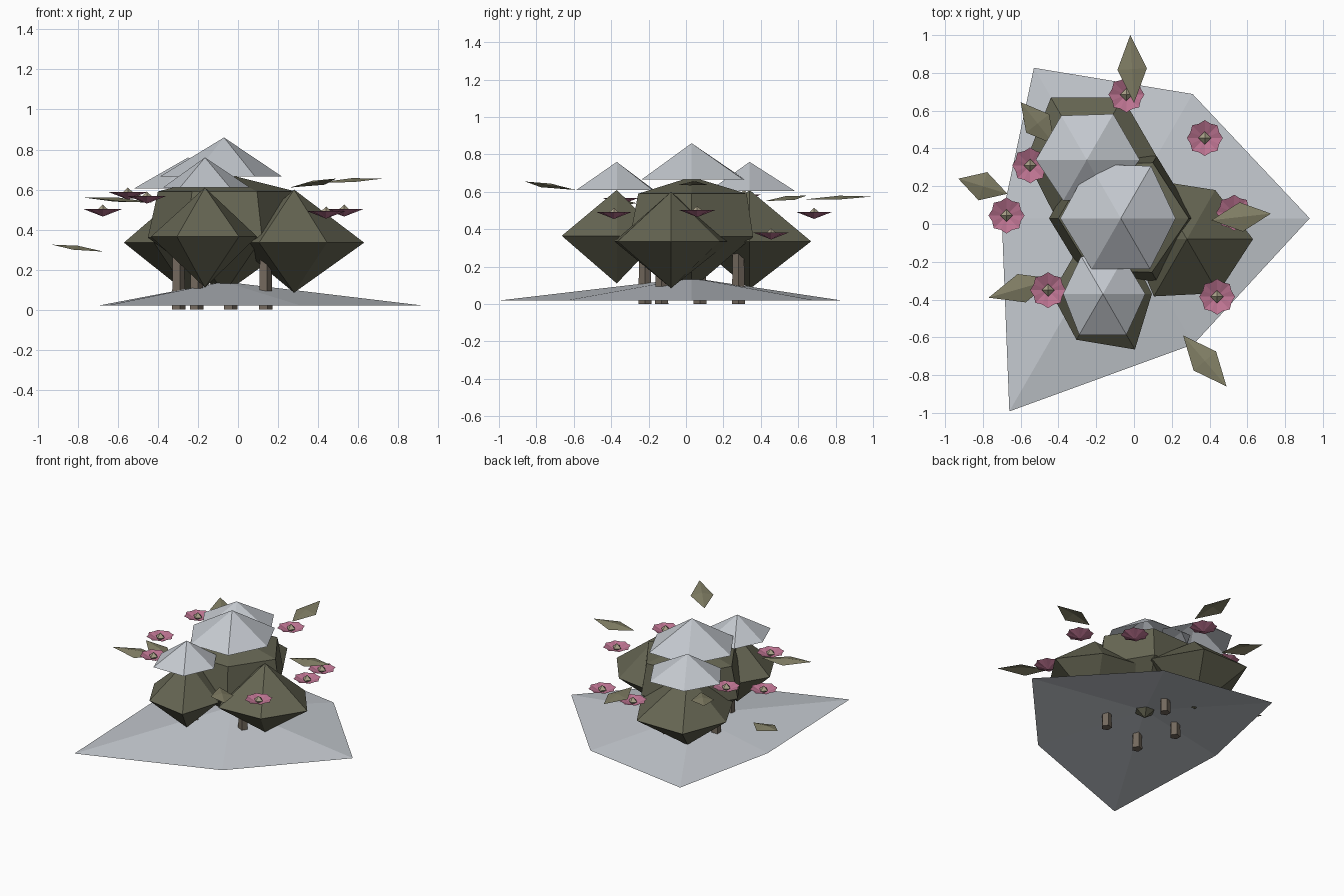
import bpy
from math import sin, cos, pi, atan2, hypot

if "Cube" in bpy.data.objects:
    bpy.data.objects.remove(bpy.data.objects["Cube"])


def mat(name, rgb):
    m = bpy.data.materials.new(name)
    m.diffuse_color = (*rgb, 1)
    m.use_nodes = True
    m.node_tree.nodes["Principled BSDF"].inputs["Base Color"].default_value = m.diffuse_color
    return m


SNOW = mat("snow", (0.55, 0.58, 0.62))
BUSH = mat("dark_foliage", (0.13, 0.13, 0.085))
LEAF = mat("leaf_green", (0.22, 0.21, 0.13))
WOOD = mat("wood", (0.17, 0.14, 0.11))
PINK = mat("petal_pink", (0.5, 0.17, 0.28))
CORE = mat("flower_core", (0.4, 0.36, 0.25))


def mesh(name, verts, faces, m):
    d = bpy.data.meshes.new(name)
    d.from_pydata(verts, [], faces)
    d.materials.append(m)
    o = bpy.data.objects.new(name, d)
    bpy.context.collection.objects.link(o)
    return o


def shell(name, x, y, rings, m, top=None, bottom=None):
    """Stack of rings [(z, radii)] from low to high, closed to points at top / bottom."""
    n = len(rings[0][1])
    v = [(x + r * cos(2 * pi * i / n), y + r * sin(2 * pi * i / n), z)
         for z, radii in rings for i, r in enumerate(radii)]
    f = []
    for k in range(len(rings) - 1):
        for i in range(n):
            j = (i + 1) % n
            f.append((k * n + i, k * n + j, k * n + n + j, k * n + n + i))
    if top is not None:
        v.append((x, y, top))
        b = (len(rings) - 1) * n
        f += [(b + i, b + (i + 1) % n, len(v) - 1) for i in range(n)]
    if bottom is not None:
        v.append((x, y, bottom))
        f += [((i + 1) % n, i, len(v) - 1) for i in range(n)]
    return mesh(name, v, f, m)


# snowy mound, open underneath
shell("snow_mound", -0.07, 0.03, [(0.02, [1.0, 0.76, 0.92, 0.63, 1.18, 0.77])], SNOW, top=0.14)

# foliage clumps
shell("bush_centre", -0.07, 0.03,
      [(0.36, [0.39, 0.38, 0.38, 0.38, 0.37, 0.38]),
       (0.59, [0.36, 0.34, 0.33, 0.33, 0.32, 0.33])], BUSH, top=0.68, bottom=0.08)
shell("bush_back", -0.25, 0.34, [(0.335, [0.38, 0.38, 0.38, 0.32, 0.34, 0.35])],
      BUSH, top=0.61, bottom=0.08)
shell("bush_front", -0.165, -0.37, [(0.365, [0.26, 0.28, 0.27, 0.27, 0.28, 0.34])],
      BUSH, top=0.61, bottom=0.11)
shell("bush_right", 0.28, -0.08, [(0.335, [0.35, 0.30, 0.36, 0.30, 0.35, 0.33])],
      BUSH, top=0.60, bottom=0.085)

# snow caps
shell("snow_cap_centre", -0.07, 0.03, [(0.665, [0.29, 0.32, 0.33, 0.32, 0.31, 0.31])], SNOW, top=0.86)
shell("snow_cap_back", -0.25, 0.34, [(0.605, [0.28, 0.28, 0.27, 0.27, 0.25, 0.25])], SNOW, top=0.76)
shell("snow_cap_front", -0.165, -0.37, [(0.61, [0.225, 0.22, 0.23, 0.21, 0.25, 0.25])], SNOW, top=0.76)

# trunks
for i, (x, y) in enumerate([(0.135, -0.13), (-0.04, 0.28), (-0.30, 0.075), (-0.21, -0.22)]):
    shell(f"trunk_{i}", x, y, [(0, [0.037] * 5), (0.36, [0.03] * 5)], WOOD, top=0.36, bottom=0)

# flowers: shallow jagged dish with a faceted core
FLOWERS = [(-0.04, 0.685, 0.48), (0.375, 0.455, 0.37), (0.53, 0.06, 0.49), (0.44, -0.385, 0.48),
           (-0.455, -0.35, 0.555), (-0.675, 0.045, 0.49), (-0.55, 0.31, 0.575)]
for i, (x, y, z) in enumerate(FLOWERS):
    shell(f"flower_petals_{i}", x, y, [(z + 0.012, [0.095, 0.082] * 8)], PINK, bottom=z - 0.025)
    shell(f"flower_core_{i}", x, y, [(z + 0.003, [0.034] * 4)], CORE, top=z + 0.035, bottom=z - 0.02)

# loose leaves: folded kites from base to tip
LEAVES = [((0.0, 0.64, 0.56), (-0.02, 1.0, 0.575)), ((-0.42, 0.42, 0.55), (-0.60, 0.645, 0.58)),
          ((-0.67, 0.16, 0.29), (-0.93, 0.24, 0.325)), ((-0.42, -0.29, 0.535), (-0.77, -0.39, 0.56)),
          ((0.26, -0.59, 0.61), (0.49, -0.86, 0.655)), ((0.41, 0.02, 0.635), (0.725, 0.055, 0.655))]
for i, (a, b) in enumerate(LEAVES):
    dx, dy = b[0] - a[0], b[1] - a[1]
    l = hypot(dx, dy)
    nx, ny = -dy / l * 0.078, dx / l * 0.078
    mx, my, mz = [(p + q) / 2 for p, q in zip(a, b)]
    mesh(f"leaf_{i}", [a, (mx + nx, my + ny, mz - 0.008), b, (mx - nx, my - ny, mz - 0.008),
                       (mx, my, mz + 0.012)],
         [(0, 4, 1), (4, 2, 1), (0, 3, 4), (3, 2, 4)], LEAF)
